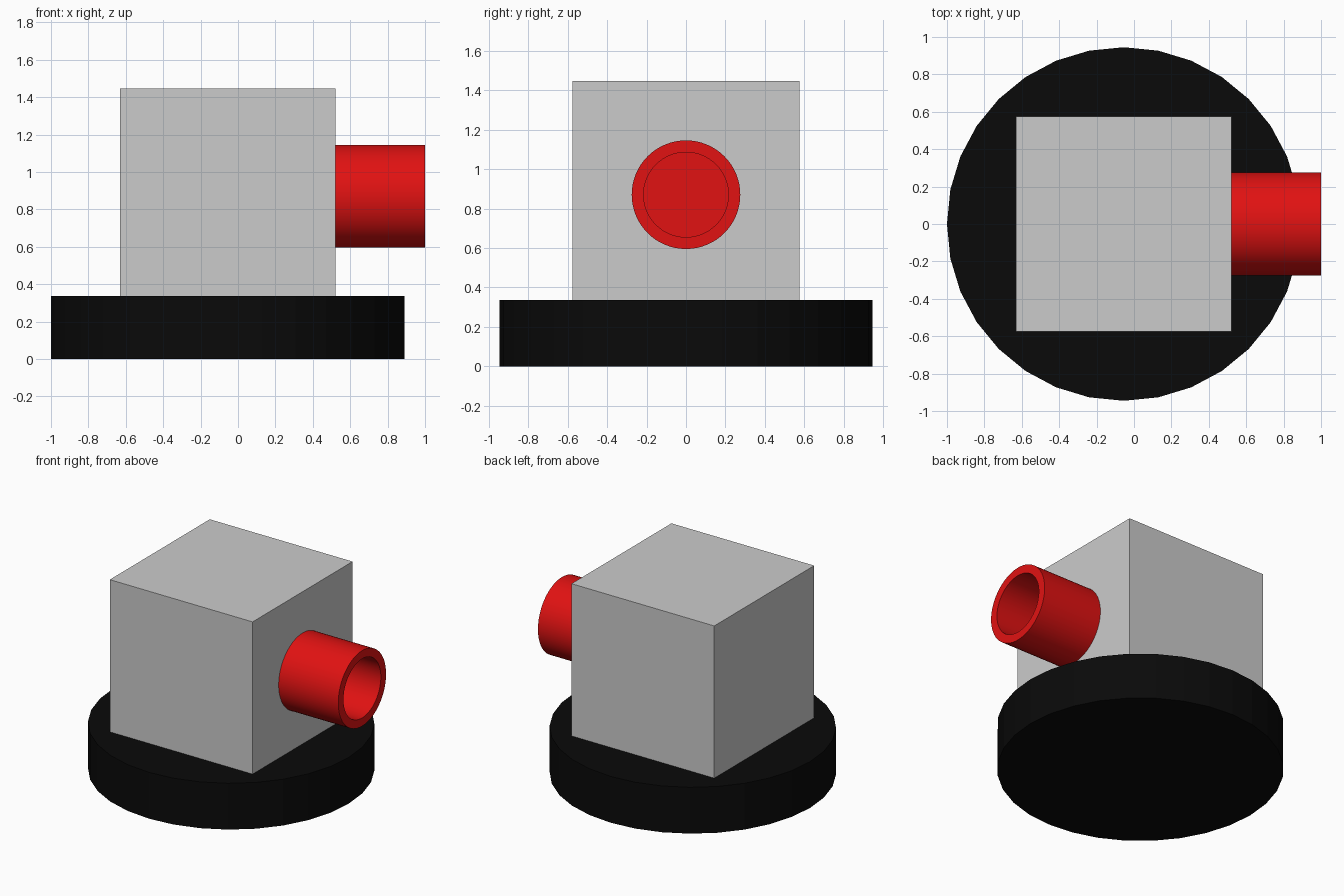
import bpy, math

if "Cube" in bpy.data.objects:
    bpy.data.objects.remove(bpy.data.objects["Cube"])

CX = -0.055  # shared centre of base and body


def paint(obj, name, color):
    mat = bpy.data.materials.new(name)
    mat.diffuse_color = color
    mat.use_nodes = True
    mat.node_tree.nodes["Principled BSDF"].inputs["Base Color"].default_value = mat.diffuse_color
    obj.data.materials.append(mat)


# Round base
bpy.ops.mesh.primitive_cylinder_add(vertices=32, radius=0.945, depth=0.337,
                                    location=(CX, 0, 0.1685))
base = bpy.context.object
base.name = "round_base"
paint(base, "black", (0.003, 0.003, 0.003, 1))

# Cube body, slightly sunk into the base
bpy.ops.mesh.primitive_cube_add(size=1.15, location=(CX, 0, 0.87))
bpy.context.object.name = "cube_body"

# Hollow barrel: (x, radius) rings from the body out to the rim and back inside
N = 64
rings = [(0.45, 0.275), (1.0, 0.275), (1.0, 0.215), (0.54, 0.215)]
verts = [(x, r * math.cos(2 * math.pi * i / N), 0.87 + r * math.sin(2 * math.pi * i / N))
         for x, r in rings for i in range(N)]
faces = [(k * N + i, k * N + (i + 1) % N, (k + 1) * N + (i + 1) % N, (k + 1) * N + i)
         for k in range(3) for i in range(N)]
faces = [f[::-1] for f in faces]
faces.append(tuple(range(N))[::-1])       # back cap
faces.append(tuple(range(3 * N, 4 * N)))  # barrel floor
mesh = bpy.data.meshes.new("barrel")
mesh.from_pydata(verts, [], faces)
mesh.update()
barrel = bpy.data.objects.new("barrel", mesh)
bpy.context.collection.objects.link(barrel)
paint(barrel, "red", (0.75, 0.006, 0.006, 1))

# Smooth walls and floor, crisp rim
for p in mesh.polygons:
    p.use_smooth = True
for e in mesh.edges:
    a, b = (v // N for v in e.vertices)
    e.use_edge_sharp = a == b and a < 3
